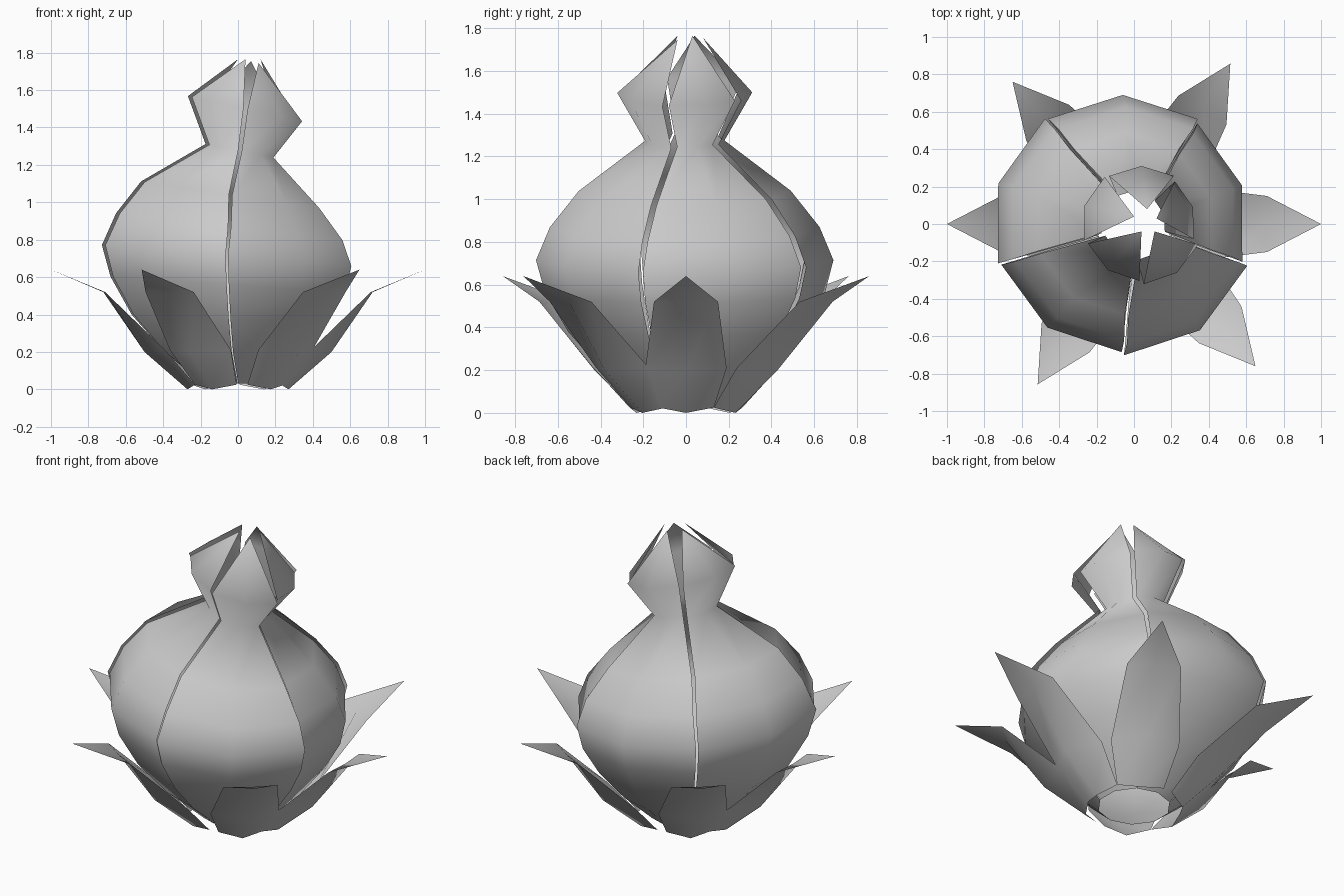
import bpy
from math import sin, cos, radians

if "Cube" in bpy.data.objects:
    bpy.data.objects.remove(bpy.data.objects["Cube"])


def make_sheet(name, rows, tip):
    """Smooth sheet from rows of three points, closed by a pointed tip."""
    verts = [p for row in rows for p in row] + [tip]
    faces = []
    for i in range(len(rows) - 1):
        for j in range(2):
            a = i * 3 + j
            faces.append((a, a + 1, a + 4, a + 3))
    last = (len(rows) - 1) * 3
    end = len(verts) - 1
    faces += [(last, last + 1, end), (last + 1, last + 2, end)]
    mesh = bpy.data.meshes.new(name)
    mesh.from_pydata(verts, [], faces)
    mesh.shade_smooth()
    obj = bpy.data.objects.new(name, mesh)
    bpy.context.collection.objects.link(obj)
    return obj


# Bud profile: centre x, radius, height, lean, half angle of a petal
PROFILE = [
    (0.00, 0.20, 0.03, 0.00, 35.5),
    (-0.03, 0.39, 0.20, 0.03, 35.5),
    (-0.045, 0.545, 0.38, 0.04, 35.5),
    (-0.055, 0.65, 0.56, 0.07, 35.5),
    (-0.06, 0.69, 0.715, 0.085, 35.5),
    (-0.045, 0.625, 0.87, 0.12, 35.3),
    (-0.04, 0.49, 1.04, 0.15, 35),
    (0.01, 0.18, 1.275, 0.20, 33),
    (0.04, 0.31, 1.50, 0.22, 34),
]

# Petals: mid angle, radial offset, tip position
PETALS = [
    (18, -0.02, (0.12, 0.03, 1.765)),
    (90, 0.00, (0.07, 0.08, 1.755)),
    (162, 0.01, (0.00, 0.04, 1.765)),
    (234, -0.005, (0.04, -0.04, 1.765)),
    (306, 0.012, (0.11, -0.04, 1.745)),
]
for n, (mid, offset, tip) in enumerate(PETALS):
    rows = []
    for k, (cx, r, z, lean, half) in enumerate(PROFILE):
        rad = r + offset * min(1, k / 4)
        row = []
        for s in (-1, 0, 1):
            a = radians(mid + s * half)
            dx = rad * cos(a)
            row.append((cx + dx, rad * sin(a), z - lean * dx))
        rows.append(row)
    make_sheet(f"petal_{n + 1}", rows, tip)

# Sepals: mid radius, mid height, edge radius, edge half width, edge height
SEPAL = [
    (0.27, 0.00, 0.23, 0.13, 0.025),
    (0.50, 0.20, 0.39, 0.19, 0.21),
    (0.72, 0.52, 0.71, 0.15, 0.52),
]
for n, deg in enumerate((0, 59, 130.5, 180, 239, 310.5)):
    c, s = cos(radians(deg)), sin(radians(deg))

    def place(r, w, z):
        return (r * c - w * s, r * s + w * c, z)

    rows = [[place(er, -w, ez), place(r, 0, z), place(er, w, ez)]
            for r, z, er, w, ez in SEPAL]
    make_sheet(f"sepal_{n + 1}", rows, place(1.0, 0, 0.64))
